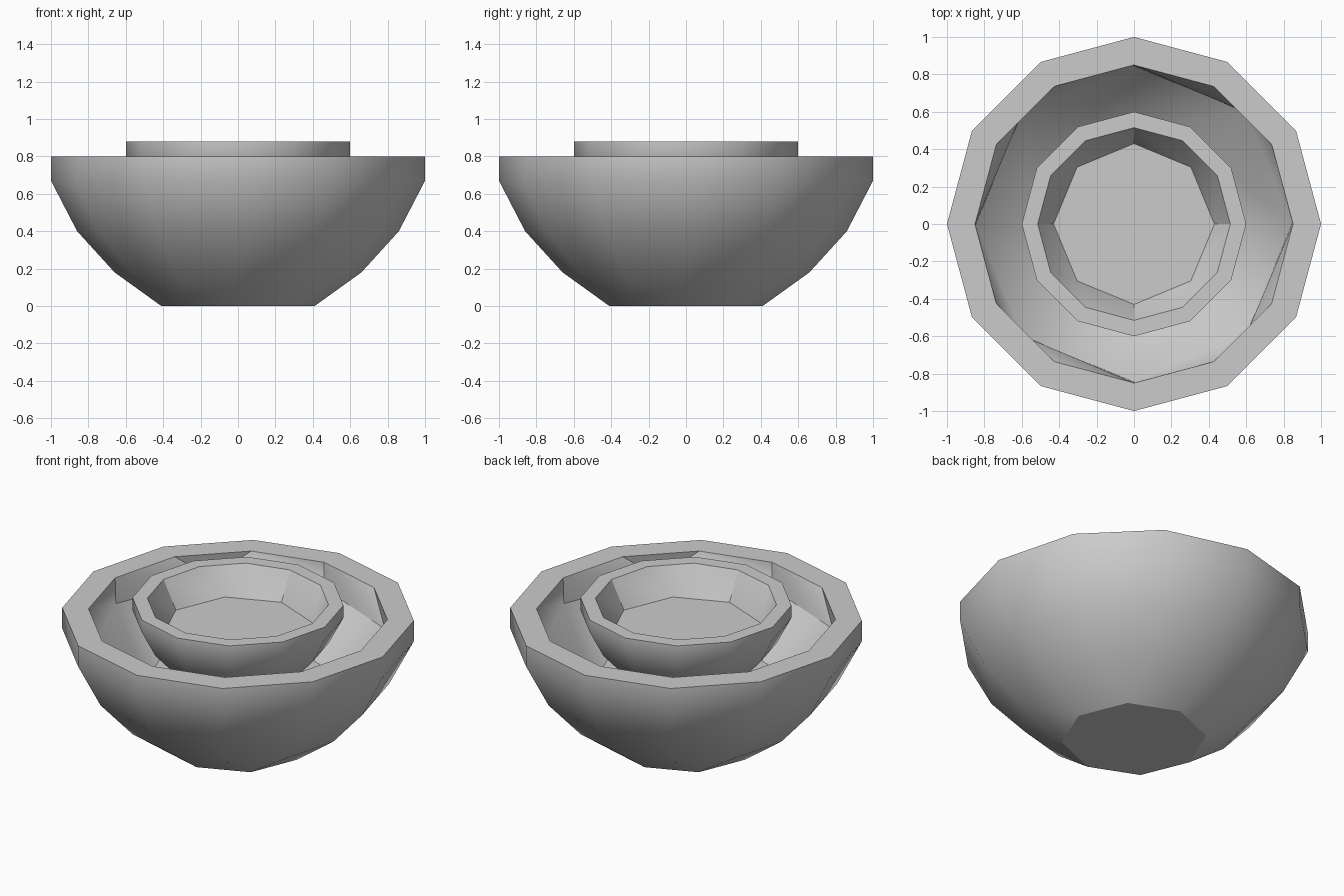
import bpy, bmesh
from math import cos, sin, pi, radians

cube = bpy.data.objects.get("Cube")
if cube:
    bpy.data.objects.remove(cube, do_unlink=True)

grey = bpy.data.materials.new("plain grey")
grey.use_nodes = True
colour = (0.6, 0.6, 0.6, 1)
grey.diffuse_color = colour
grey.node_tree.nodes["Principled BSDF"].inputs["Base Color"].default_value = colour


def ring(bm, radius, z, sides):
    return [bm.verts.new((radius * cos(2 * pi * i / sides),
                          radius * sin(2 * pi * i / sides), z)) for i in range(sides)]


def stitch(bm, a, b):
    """Join two rings, with quads if their counts match, otherwise with triangles."""
    n, m = len(a), len(b)
    if n == m:
        for i in range(n):
            bm.faces.new((a[i], a[(i + 1) % n], b[(i + 1) % n], b[i]))
        return
    i = j = 0
    while i < n or j < m:
        if j == m or (i < n and (i + 1) * m <= (j + 1) * n):
            bm.faces.new((a[i % n], a[(i + 1) % n], b[j % m]))
            i += 1
        else:
            bm.faces.new((a[i % n], b[(j + 1) % m], b[j % m]))
            j += 1


def bowl(name, profile):
    """Build a closed bowl from (radius, height, sides) rings, base to inner floor."""
    bm = bmesh.new()
    rings = [ring(bm, *p) for p in profile]
    for a, b in zip(rings, rings[1:]):
        stitch(bm, a, b)
    bm.faces.new(rings[0][::-1])
    bm.faces.new(rings[-1])
    bmesh.ops.recalc_face_normals(bm, faces=bm.faces)
    mesh = bpy.data.meshes.new(name)
    bm.to_mesh(mesh)
    bm.free()
    mesh.materials.append(grey)
    obj = bpy.data.objects.new(name, mesh)
    bpy.context.collection.objects.link(obj)
    bpy.ops.object.select_all(action='DESELECT')
    obj.select_set(True)
    bpy.context.view_layer.objects.active = obj
    bpy.ops.object.shade_smooth_by_angle(angle=radians(32))


# Outer shell shared by both bowls
shell = [(0.41, 0, 8), (0.66, 0.18, 12), (0.86, 0.4, 12), (1, 0.67, 12), (1, 0.8, 12)]

# Large bowl with its hollow
bowl("large_bowl", shell + [(0.85, 0.8, 12), (0.845, 0.64, 8), (0.53, 0.4, 8)])

# Small bowl standing on the floor of the large one
scale, lift = 0.6, 0.4
small = [(r * scale, z * scale + lift, n) for r, z, n in shell]
bowl("small_bowl", small + [(0.515, 0.88, 12), (0.43, 0.71, 8)])
